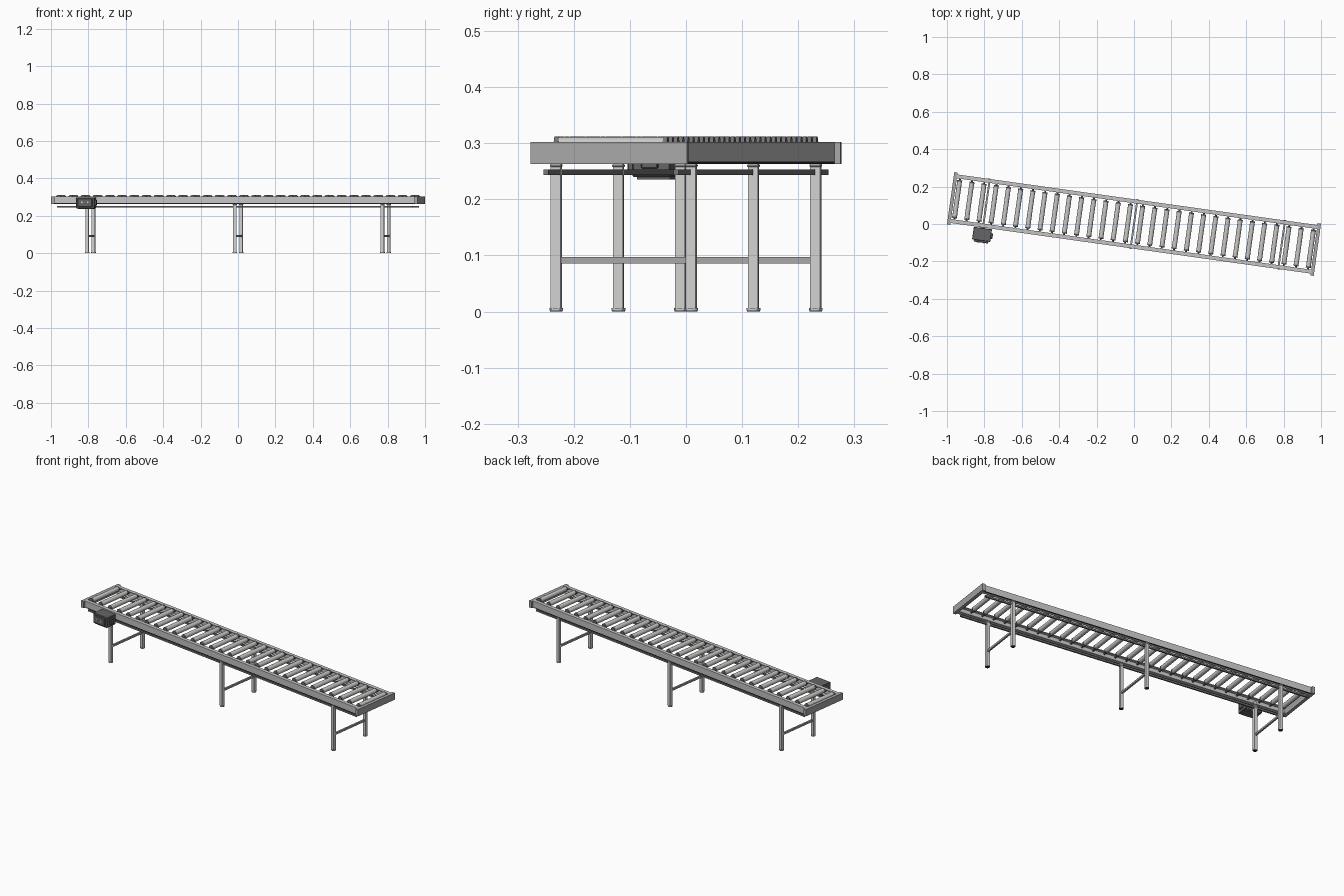
import bpy, math
from mathutils import Matrix

if "Cube" in bpy.data.objects:
    bpy.data.objects.remove(bpy.data.objects["Cube"])

TURN = Matrix.Rotation(math.radians(-8), 4, "Z")


def material(name, r, g, b):
    m = bpy.data.materials.new(name)
    m.use_nodes = True
    m.diffuse_color = (r, g, b, 1)
    m.node_tree.nodes["Principled BSDF"].inputs["Base Color"].default_value = (r, g, b, 1)
    return m


FRAME = material("frame grey", 0.39, 0.39, 0.39)
RAIL = material("rail grey", 0.56, 0.56, 0.56)
LEG = material("leg steel", 0.64, 0.64, 0.63)
ROLLER = material("roller steel", 0.57, 0.57, 0.56)
GUARD = material("guard grey", 0.18, 0.18, 0.18)
MOTOR = material("motor grey", 0.13, 0.13, 0.13)
BLACK = material("black rubber", 0.03, 0.03, 0.03)


def finish(name, mat, bevel):
    o = bpy.context.object
    o.name = name
    o.data.materials.append(mat)
    if bevel:
        b = o.modifiers.new("bevel", "BEVEL")
        b.width, b.segments = bevel, 1
    return o


def box(name, loc, size, mat, bevel=0):
    bpy.ops.mesh.primitive_cube_add(size=1)
    o = finish(name, mat, bevel)
    o.data.transform(Matrix.Diagonal((*size, 1)))
    o.matrix_world = TURN @ Matrix.Translation(loc)


def rod(name, loc, radius, length, mat, axis="Z", sides=20):
    bpy.ops.mesh.primitive_cylinder_add(radius=radius, depth=length, vertices=sides)
    o = finish(name, mat, 0)
    bpy.ops.object.shade_smooth_by_angle(angle=math.radians(40))
    spin = Matrix.Rotation(math.radians(90), 4, "X") if axis == "Y" else Matrix()
    o.matrix_world = TURN @ Matrix.Translation(loc) @ spin


# Side rails as channels open inward, dark lower lips, and guard strips below
for s, side in ((-1, "front"), (1, "back")):
    box(side + "_rail_web", (0, s * 0.129, 0.2848), (1.95, 0.004, 0.0344), RAIL)
    box(side + "_rail_lip", (0, s * 0.129, 0.2653), (1.95, 0.004, 0.0046), BLACK)
    for z in (0.2655, 0.300):
        box(side + "_rail_flange", (0, s * 0.1185, z), (1.95, 0.017, 0.004), RAIL)
    box(side + "_guard_strip", (0, s * 0.117, 0.248), (1.92, 0.009, 0.010), GUARD)

# End plates
for s, side in ((-1, "right"), (1, "left")):
    box(side + "_end_plate", (s * 0.981, 0, 0.2825), (0.018, 0.282, 0.039), FRAME)

# Rollers with end collars and thin axles
COUNT = 30
for i in range(COUNT):
    u = -0.955 + 1.91 * i / (COUNT - 1)
    rod("roller", (u, 0, 0.2985), 0.0127, 0.19, ROLLER, "Y")
    for s in (-1, 1):
        rod("roller_collar", (u, s * 0.098, 0.2985), 0.0135, 0.008, GUARD, "Y")
    rod("roller_axle", (u, 0, 0.2925), 0.005, 0.255, GUARD, "Y", 8)

# Leg frames
for u in (-0.797, 0, 0.797):
    for v in (-0.1215, 0.1215):
        box("leg", (u, v, 0.133), (0.018, 0.018, 0.26), LEG)
        rod("foot", (u, v, 0.004), 0.0125, 0.005, LEG)
        rod("foot_pad", (u, v, 0.001), 0.0115, 0.002, BLACK)
        box("leg_cap", (u, v, 0.260), (0.021, 0.021, 0.006), LEG, 0.002)
    box("leg_brace", (u, 0, 0.0915), (0.010, 0.234, 0.011), FRAME)

# Drive motor on the front rail
box("motor_body", (-0.797, -0.168, 0.269), (0.098, 0.068, 0.058), MOTOR, 0.002)
box("motor_base", (-0.797, -0.165, 0.239), (0.08, 0.06, 0.008), MOTOR)
box("motor_cover", (-0.797, -0.206, 0.270), (0.078, 0.012, 0.044), MOTOR, 0.002)
box("motor_terminal", (-0.745, -0.170, 0.270), (0.012, 0.03, 0.03), MOTOR, 0.002)
rod("motor_shaft", (-0.797, -0.135, 0.275), 0.012, 0.03, LEG, "Y", 16)
for du in (-0.016, 0.016):
    rod("motor_bolt", (-0.797 + du, -0.212, 0.272), 0.005, 0.004, LEG, "Y", 12)
